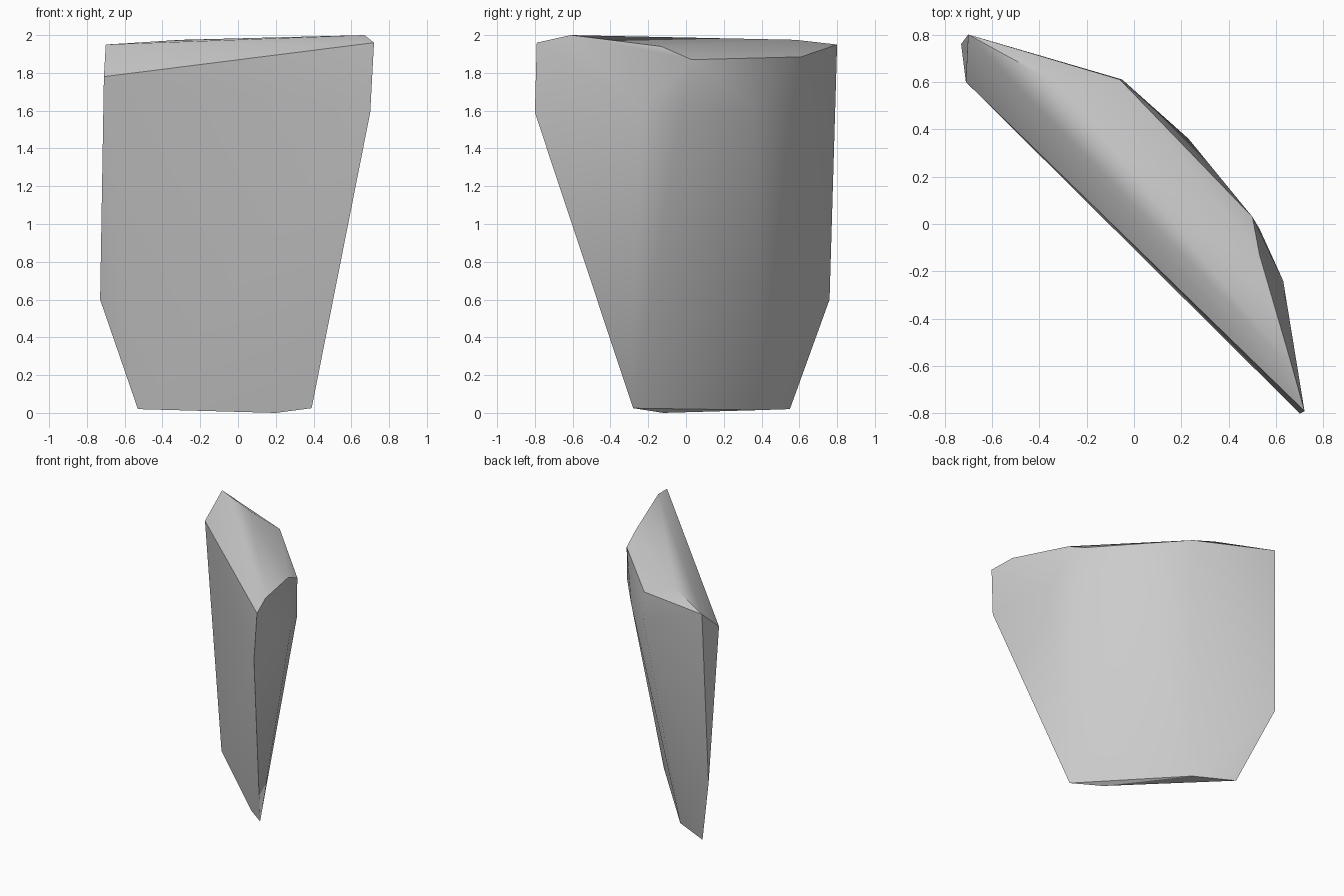
import bpy
import bmesh
import math

cube = bpy.data.objects.get("Cube")
if cube:
    bpy.data.objects.remove(cube, do_unlink=True)

# Plain stone grey
grey = bpy.data.materials.new("stone_grey")
grey.use_nodes = True
colour = (0.6, 0.6, 0.6, 1)
grey.diffuse_color = colour
grey.node_tree.nodes["Principled BSDF"].inputs["Base Color"].default_value = colour

# Flat front plane outline
front = [(-0.71, 0.60, 1.78), (-0.73, 0.76, 0.60), (-0.53, 0.55, 0.02),
         (0.20, -0.12, 0.0), (0.39, -0.28, 0.025), (0.70, -0.80, 1.59), (0.72, -0.79, 1.96)]
# Top ridge and the rim behind it
top = [(-0.70, 0.80, 1.95), (-0.30, 0.58, 1.975), (0.67, -0.61, 2.0),
       (0.53, -0.13, 1.94), (0.50, 0.03, 1.87), (-0.06, 0.61, 1.885)]
# Bulging back shoulder and lower back corner
back = [(0.63, -0.24, 1.60), (0.53, -0.02, 1.58), (0.23, 0.36, 1.62),
        (-0.05, 0.61, 1.67), (-0.23, 0.40, 0.015)]

# Wrap the corners into one broken slab
bm = bmesh.new()
for corner in front + top + back:
    bm.verts.new(corner)
hull = bmesh.ops.convex_hull(bm, input=bm.verts)
loose = [v for v in bm.verts if not v.link_faces]
bmesh.ops.delete(bm, geom=loose, context='VERTS')
bmesh.ops.recalc_face_normals(bm, faces=bm.faces)

mesh = bpy.data.meshes.new("stone_slab")
bm.to_mesh(mesh)
bm.free()
mesh.materials.append(grey)
slab = bpy.data.objects.new("stone_slab", mesh)
bpy.context.collection.objects.link(slab)

# Soft facets with crisp outer edges
bpy.context.view_layer.objects.active = slab
slab.select_set(True)
bpy.ops.object.shade_smooth_by_angle(angle=math.radians(30))
